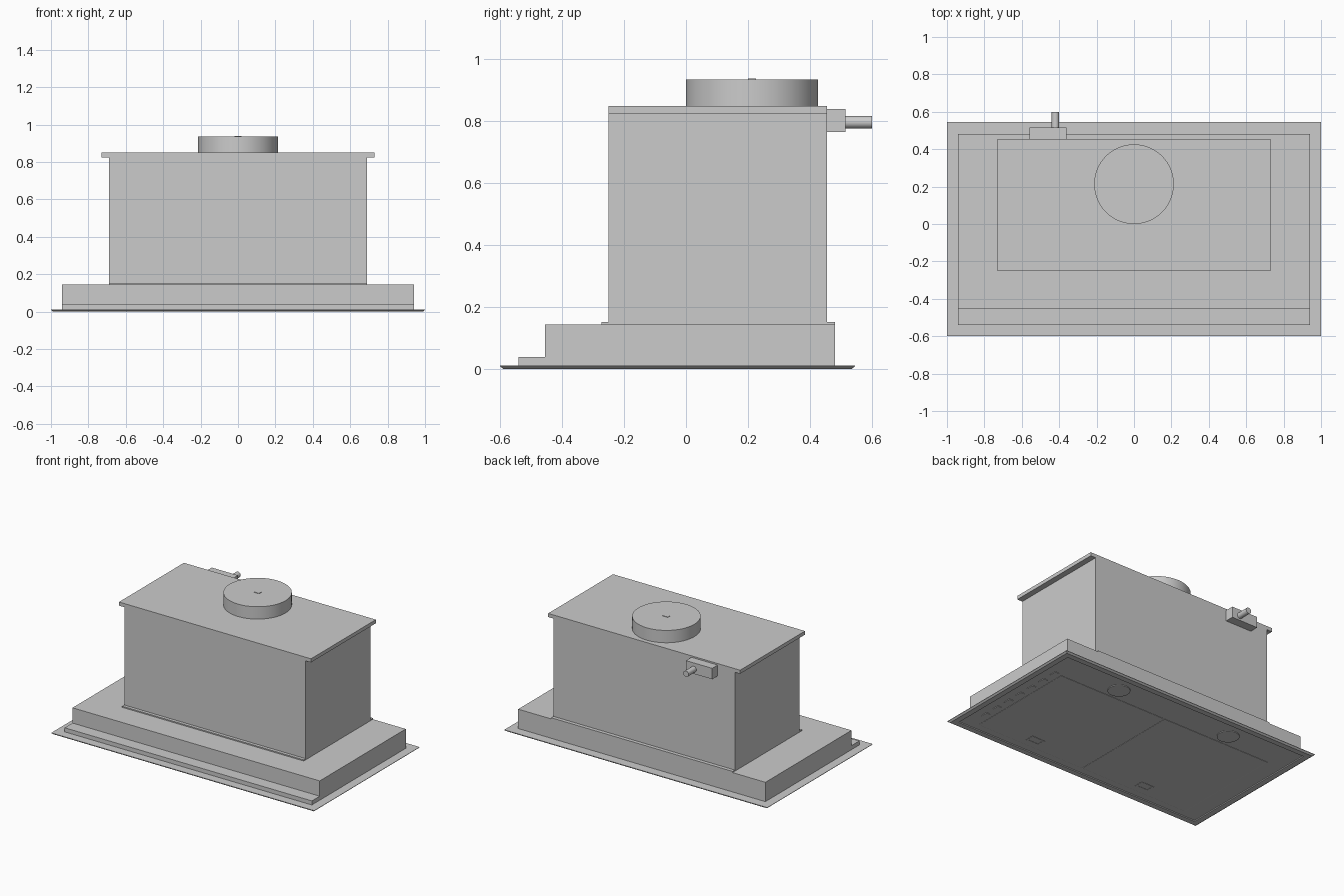
import bpy, bmesh, math
from mathutils import Matrix

if "Cube" in bpy.data.objects:
    bpy.data.objects.remove(bpy.data.objects["Cube"])


def finish(name, bm):
    bmesh.ops.recalc_face_normals(bm, faces=bm.faces)
    me = bpy.data.meshes.new(name)
    bm.to_mesh(me)
    bm.free()
    ob = bpy.data.objects.new(name, me)
    bpy.context.collection.objects.link(ob)
    return ob


def box(name, x0, x1, y0, y1, z0, z1):
    bm = bmesh.new()
    bmesh.ops.create_cube(bm, size=1)
    for v in bm.verts:
        v.co.x = x1 if v.co.x > 0 else x0
        v.co.y = y1 if v.co.y > 0 else y0
        v.co.z = z1 if v.co.z > 0 else z0
    return finish(name, bm)


def cylinder(name, centre, r, depth, axis='Z', segments=64):
    bm = bmesh.new()
    m = Matrix.Translation(centre)
    if axis == 'Y':
        m = m @ Matrix.Rotation(math.pi / 2, 4, 'X')
    bmesh.ops.create_cone(bm, cap_ends=True, segments=segments, radius1=r,
                          radius2=r, depth=depth, matrix=m)
    ob = finish(name, bm)
    bpy.ops.object.select_all(action='DESELECT')
    bpy.context.view_layer.objects.active = ob
    ob.select_set(True)
    bpy.ops.object.shade_smooth_by_angle(angle=math.radians(35))
    return ob


def extrude_x(name, profile, hx):
    """Extrude a (y, z) outline from -hx to hx."""
    bm = bmesh.new()
    face = bm.faces.new([bm.verts.new((-hx, y, z)) for y, z in profile])
    ext = bmesh.ops.extrude_face_region(bm, geom=[face])['geom']
    bmesh.ops.translate(bm, vec=(2 * hx, 0, 0),
                        verts=[g for g in ext if isinstance(g, bmesh.types.BMVert)])
    return finish(name, bm)


def rect_rings(name, x0, x1, y0, y1, profile):
    """Loft rectangles given as (inset, z), closing both ends."""
    bm = bmesh.new()
    rings = []
    for d, z in profile:
        pts = ((x0 + d, y0 + d), (x1 - d, y0 + d), (x1 - d, y1 - d), (x0 + d, y1 - d))
        rings.append([bm.verts.new((x, y, z)) for x, y in pts])
    for a, b in zip(rings, rings[1:]):
        for i in range(4):
            j = (i + 1) % 4
            bm.faces.new((a[i], a[j], b[j], b[i]))
    bm.faces.new(rings[0])
    bm.faces.new(rings[-1])
    return finish(name, bm)


# thin flange with chamfered rim and recessed underside
rect_rings("mounting_flange", -1, 1, -0.6, 0.545,
           [(0, 0.012), (0, 0.009), (0.012, 0), (0.05, 0), (0.05, 0.007)])

# stepped lower housing
extrude_x("lower_housing", [(-0.54, 0.01), (0.48, 0.01), (0.48, 0.145),
                            (-0.455, 0.145), (-0.455, 0.04), (-0.54, 0.04)], 0.94)

# motor housing with foot lips and overhanging lid
box("housing_foot_lip", -0.69, 0.69, -0.272, 0.48, 0.143, 0.153)
box("motor_housing", -0.69, 0.69, -0.25, 0.455, 0.15, 0.83)
box("housing_lid", -0.73, 0.73, -0.25, 0.455, 0.825, 0.85)

# air outlet collar
cylinder("air_outlet", (0, 0.213, 0.89), 0.213, 0.09)
box("outlet_pivot", -0.02, 0.02, 0.2, 0.226, 0.934, 0.938)

# electrical connection
box("cable_box", -0.56, -0.36, 0.45, 0.515, 0.765, 0.84)
cylinder("cable_gland", (-0.42, 0.555, 0.797), 0.02, 0.09, 'Y', 32)

# underside: two grease filters with latches, lamps, buttons
for side, s in (("left", -1), ("right", 1)):
    xa, xb = sorted((s * 0.004, s * 0.83))
    rect_rings(side + "_filter", xa, xb, -0.5, 0.29, [(0, 0.009), (0, 0.005), (0.003, 0.004)])
    x = s * 0.44
    rect_rings(side + "_filter_latch", x - 0.05, x + 0.05, -0.455, -0.39,
               [(0, 0.007), (0, 0.002), (0.012, 0.002), (0.012, 0.0035)])
    cylinder(side + "_lamp", (x, 0.38, 0.005), 0.07, 0.006, 'Z', 48)
for i in range(7):
    y = -0.38 + i * 0.11
    box("control_button_%d" % (i + 1), 0.86, 0.89, y - 0.025, y + 0.025, 0.003, 0.009)
